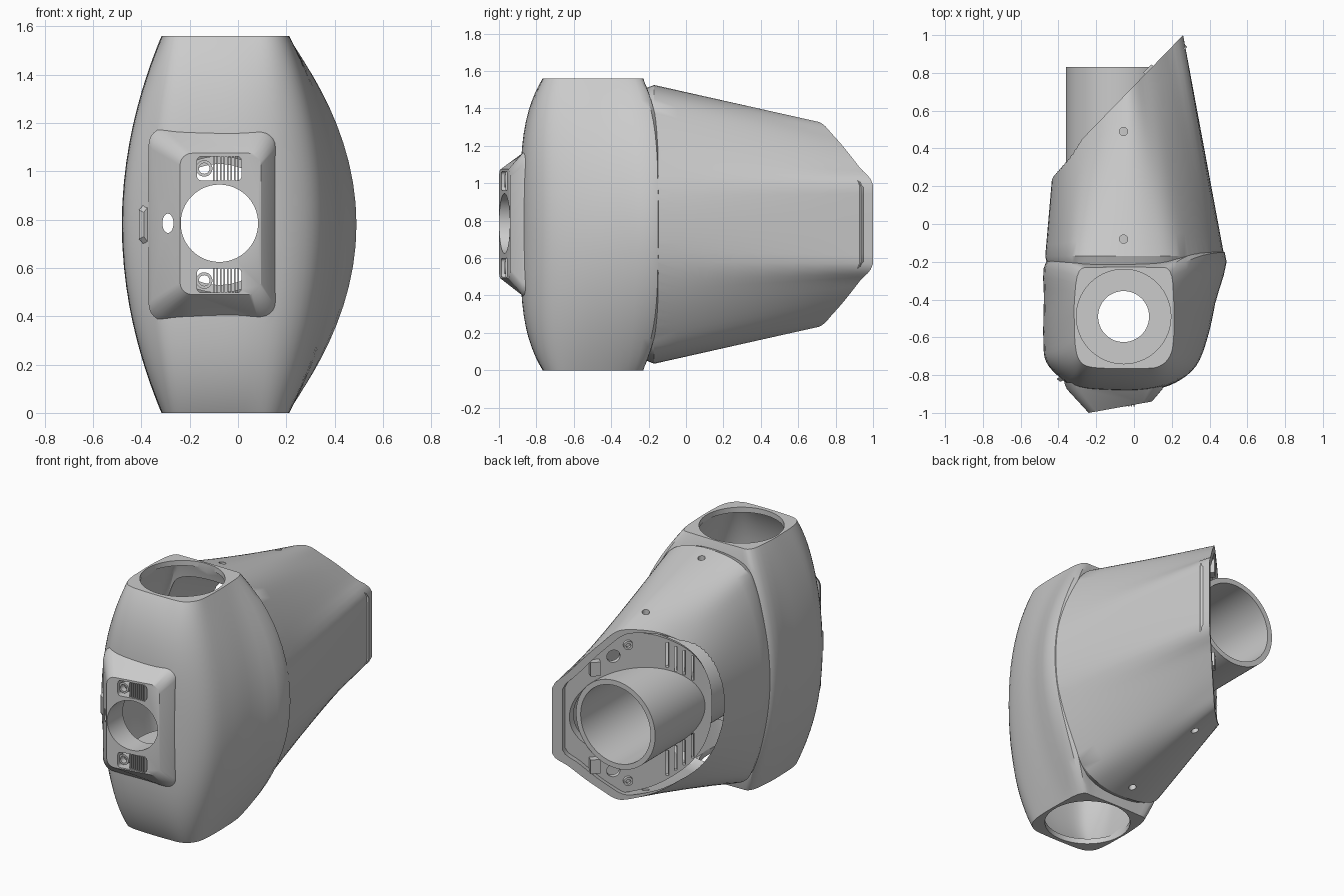
import bpy, bmesh, math
from mathutils import Vector

if "Cube" in bpy.data.objects:
    bpy.data.objects.remove(bpy.data.objects["Cube"])

ZC = 0.78                                  # height of the mirror plane
CX, CY = -0.055, -0.49                     # axis of the vertical bore
TX = -0.077                                # axis of the horizontal tube
SLANT = math.atan2(0.71, 0.69)             # angle of the slanted rear face
INWARD = Vector((math.sin(SLANT), -math.cos(SLANT), 0))


def spline(pts, n=4):
    """Closed smooth curve through 2D points."""
    out, m = [], len(pts)
    for i in range(m):
        a, b, c, d = (Vector(pts[(i + k) % m]) for k in (-1, 0, 1, 2))
        for j in range(n):
            t = j / n
            out.append(0.5 * (2 * b + (c - a) * t + (2 * a - 5 * b + 4 * c - d) * t * t
                              + (3 * b - a - 3 * c + d) * t ** 3))
    return out


def loft(name, rings):
    bm = bmesh.new()
    rows = [[bm.verts.new(p) for p in r] for r in rings]
    n = len(rows[0])
    for a, b in zip(rows, rows[1:]):
        for i in range(n):
            bm.faces.new((a[i], a[(i + 1) % n], b[(i + 1) % n], b[i]))
    bm.faces.new(rows[0])
    bm.faces.new(rows[-1])
    bmesh.ops.recalc_face_normals(bm, faces=bm.faces)
    me = bpy.data.meshes.new(name)
    bm.to_mesh(me)
    bm.free()
    ob = bpy.data.objects.new(name, me)
    bpy.context.collection.objects.link(ob)
    return ob


def cyl(name, r, depth, loc, rot=(0, 0, 0), scale=(1, 1, 1), n=64):
    bpy.ops.mesh.primitive_cylinder_add(vertices=n, radius=r, depth=depth, location=loc,
                                        rotation=rot, scale=scale)
    bpy.context.object.name = name
    return bpy.context.object


def box(name, size, loc, rz=0):
    bpy.ops.mesh.primitive_cube_add(size=1, location=loc, rotation=(0, 0, rz), scale=size)
    bpy.context.object.name = name
    return bpy.context.object


def boolean(ob, tool, op='DIFFERENCE'):
    mod = ob.modifiers.new(op, 'BOOLEAN')
    mod.operation, mod.solver, mod.object = op, 'EXACT', tool
    bpy.context.view_layer.objects.active = ob
    bpy.ops.object.modifier_apply(modifier=mod.name)
    bpy.data.objects.remove(tool)


def smooth(ob, deg=32):
    bpy.ops.object.select_all(action='DESELECT')
    ob.select_set(True)
    bpy.context.view_layer.objects.active = ob
    bpy.ops.object.shade_smooth_by_angle(angle=math.radians(deg))


ALONG_Y = (math.pi / 2, 0, 0)
ALONG_N = (math.pi / 2, 0, SLANT)

# Plan outlines of the front column: at mid height and at the end rims
MID = [(.48, -.15), (.43, -.42), (.39, -.6), (.33, -.75), (.22, -.84), (.08, -.88), (-.1, -.885),
       (-.3, -.87), (-.39, -.815), (-.465, -.73), (-.48, -.62), (-.477, -.4), (-.465, -.2),
       (-.3, -.18), (.2, -.16)]
RIM = [(.19, -.25), (.21, -.40), (.21, -.6), (.19, -.70), (.13, -.755), (.03, -.765), (-.12, -.765),
       (-.24, -.755), (-.29, -.72), (-.31, -.65), (-.315, -.55), (-.315, -.4), (-.29, -.25),
       (-.2, -.23), (.1, -.23)]

# Upper half sections of the rear body: at the crease and at the slanted face
CREASE = [(-.47, 0), (-.457, .2), (-.42, .4), (-.37, .57), (-.31, .68), (-.2, .73), (-.05, .745),
          (.08, .735), (.2, .69), (.29, .59), (.395, .4), (.46, .2), (.478, 0)]
FACE = [(-.43, 0), (-.425, .14), (-.39, .28), (-.33, .39), (-.25, .47), (-.16, .525), (-.05, .55),
        (0, .535), (.05, .48), (.11, .41), (.19, .305), (.26, .21), (.26, 0)]


def full(half):
    return spline(half + [(x, -h) for x, h in half[-2:0:-1]])


def face_ring(scale, inset):
    pts = []
    for x, h in full(FACE):
        x = -.085 + (min(x, .26) + .085) * scale
        pts.append(Vector((x, .29 + (x + .43) * .71 / .69, ZC + h * scale)) + INWARD * inset)
    return pts


def section_ring(y, scale):
    return [Vector((x * scale, y, ZC + h * scale)) for x, h in full(CREASE)]


def column(name, s):
    mid, rim, rings, n = spline(MID), spline(RIM), [], 28
    for k in range(n + 1):
        t = -math.cos(math.pi * k / n)
        fx, fy = 1 - t ** 2, 1 - t ** 4
        rings.append([(CX + (r.x + (m.x - r.x) * fx - CX) * s, CY + (r.y + (m.y - r.y) * fy - CY) * s,
                       ZC + t * ZC * (s if s == 1 else .957)) for m, r in zip(mid, rim)])
    return loft(name, rings)


def rear(name, s, inset):
    a, b = section_ring(-.17, s), face_ring(s, inset)
    rings = [section_ring(-.4, .88 * s)]
    rings += [[p.lerp(q, k / 8) for p, q in zip(a, b)] for k in range(9)]
    return loft(name, rings)


def rounded_rect(x0, x1, z0, z1, r, yfun):
    pts = []
    for cx, cz, a0 in ((x1 - r, z1 - r, 0), (x0 + r, z1 - r, 90), (x0 + r, z0 + r, 180), (x1 - r, z0 + r, 270)):
        for k in range(7):
            a = math.radians(a0 + 15 * k)
            x = cx + r * math.cos(a)
            pts.append((x, yfun(x), cz + r * math.sin(a)))
    return pts


# Outer shell: column, rear body and front boss, then hollowed out
shell = column("body_shell", 1)
boolean(shell, rear("rear", 1, 0), 'UNION')
cavity = column("cavity", .93)
boolean(cavity, rear("rear_cavity", .93, -.04), 'UNION')
boolean(shell, cavity)
boss = loft("boss", [rounded_rect(-.37, .16, .38, 1.18, .07, lambda x: -.84),
                     rounded_rect(-.355, .15, .40, 1.16, .07, lambda x: -.875),
                     rounded_rect(-.24, .095, .49, 1.075, .05, lambda x: -1 + (x + .24) * .18)])
boolean(shell, boss, 'UNION')

# Openings: vertical bore, front window, sensor hole, vents, screw holes
boolean(shell, cyl("bore", .25, 2, (CX, CY, ZC), n=96))
boolean(shell, cyl("window", .16, .5, (TX, -.9, .785), ALONG_Y, n=96))
boolean(shell, cyl("sensor", 1, .5, (-.29, -.95, .785), ALONG_Y, (.023, .04, 1), 32))
for side in (-1, 1):
    zv = ZC + side * .232
    vent = loft("vent", [rounded_rect(-.17, .015, zv - .05, zv + .05, .02, lambda x, y=y: y)
                         for y in (-1.1, -.7)])
    boolean(shell, vent)
for y in (-.08, .49):
    boolean(shell, cyl("screw", .022, 2, (CX, y, ZC), n=24))
smooth(shell)

# Vent grilles with a round lamp socket
for side, word in ((-1, "lower"), (1, "upper")):
    zv = ZC + side * .232
    for k in range(8):
        box(f"{word}_vent_bar", (.006, .04, .104), (-.1 + k * .0145, -.945, zv))
    socket = cyl(f"{word}_lamp_socket", .034, .04, (-.14, -.95, zv), ALONG_Y, n=32)
    boolean(socket, cyl("hole", .022, .2, (-.14, -.95, zv), ALONG_Y, n=32))
    smooth(socket)

# Small wedge tab on the left front corner
tab = loft("side_tab", [[(-.36, -.82, ZC - .09), (-.375, -.80, ZC - .10), (-.375, -.80, ZC + .10), (-.36, -.82, ZC + .09)],
                        [(-.39, -.835, ZC - .05), (-.41, -.82, ZC - .06), (-.41, -.82, ZC + .06), (-.39, -.835, ZC + .05)]])

# Inner collars around the vertical bore
for side, word in ((-1, "lower"), (1, "upper")):
    z = ZC + side * .34
    collar = cyl(f"{word}_collar", .3, .03, (CX, CY, z), n=96)
    boolean(collar, cyl("hole", .135, .2, (CX, CY, z)))
    smooth(collar)

# Horizontal tube coming out of the slanted face
tube = cyl("rear_tube", .283, .93, (TX, .365, ZC), ALONG_Y, n=96)
boolean(tube, cyl("hole", .25, 1.2, (TX, .365, ZC), ALONG_Y, n=96))
smooth(tube)

# Recessed back plate with vent slots and holes
plate = loft("back_plate", [face_ring(.94, .03), face_ring(.94, .06)])
boolean(plate, cyl("tube_hole", .282, 2.4, (TX, .5, ZC), ALONG_Y, n=96))


def on_face(x, h, inset):
    return Vector((x, .29 + (x + .43) * .71 / .69, ZC + h)) + INWARD * inset


for side, word in ((-1, "lower"), (1, "upper")):
    for x, lo, hi in ((-.33, .17, .33), (-.295, .21, .37), (-.26, .24, .40), (-.225, .27, .43)):
        boolean(plate, box("slot", (.016, .14, hi - lo), on_face(x, side * (lo + hi) / 2, .045), SLANT))
    boolean(plate, cyl("cable_hole", .04, .2, on_face(.0, side * .37, .045), ALONG_N, n=32))
    post = cyl(f"{word}_screw_post", .028, .03, on_face(-.06, side * .44, .025), ALONG_N, n=32)
    boolean(post, cyl("hole", .014, .1, on_face(-.06, side * .44, 0), ALONG_N, n=24))
    smooth(post)
    box(f"{word}_clip", (.06, .05, .09), on_face(.08, side * .315, .012), SLANT)
smooth(plate)
